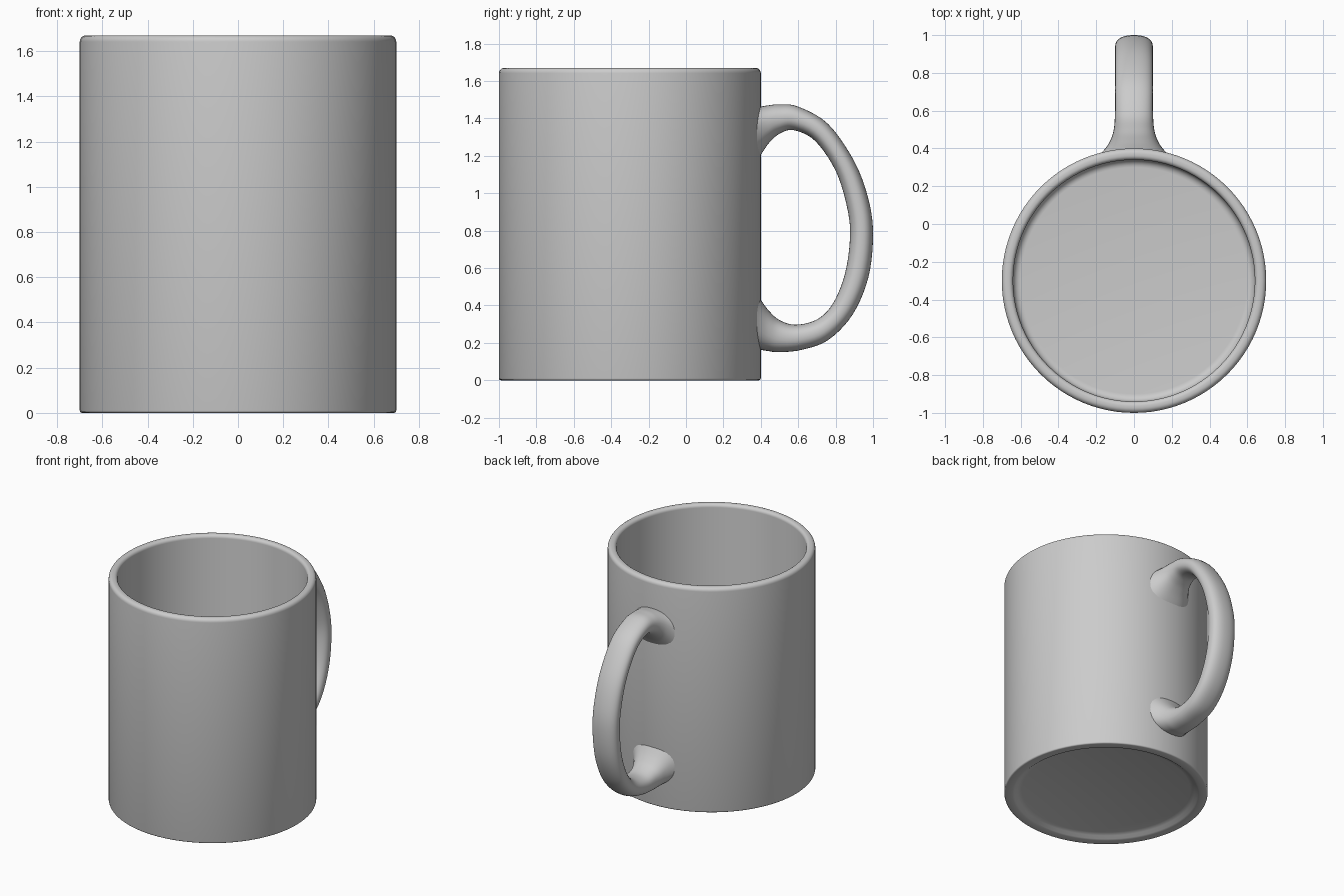
import bpy, bmesh, math
from mathutils import Vector

if "Cube" in bpy.data.objects:
    bpy.data.objects.remove(bpy.data.objects["Cube"])


def finish(bm, name):
    bmesh.ops.remove_doubles(bm, verts=bm.verts, dist=0.0002)
    bmesh.ops.recalc_face_normals(bm, faces=bm.faces)
    mesh = bpy.data.meshes.new(name)
    bm.to_mesh(mesh)
    bm.free()
    ob = bpy.data.objects.new(name, mesh)
    bpy.context.collection.objects.link(ob)
    bpy.ops.object.select_all(action='DESELECT')
    ob.select_set(True)
    bpy.context.view_layer.objects.active = ob
    bpy.ops.object.shade_smooth_by_angle(angle=math.radians(40))
    return ob


def arc(cx, cz, r, a0, a1, n=6):
    """Profile fillet points around (cx, cz), angles in degrees."""
    angles = [math.radians(a0 + (a1 - a0) * i / n) for i in range(n + 1)]
    return [(cx + r * math.cos(a), cz + r * math.sin(a)) for a in angles]


def catmull(p, t):
    """Smooth interpolation through a list of vectors, t in 0..len-1."""
    i = min(int(t), len(p) - 2)
    u = t - i
    b, c = p[i], p[i + 1]
    a = p[i - 1] if i > 0 else b * 2 - c
    d = p[i + 2] if i + 2 < len(p) else c * 2 - b
    return (b * 2 + (c - a) * u + (a * 2 - b * 5 + c * 4 - d) * u * u
            + (b * 3 - a - c * 3 + d) * u ** 3) * 0.5


# Cup: revolved wall with rounded rim, inside fillet and recessed underside
CY, SEG = -0.3, 96
profile = [(0, 0.03), (0.58, 0.03)]
profile += [(0.61, 0.02), (0.63, 0.005), (0.645, 0)]
profile += arc(0.69, 0.01, 0.01, -90, 0, 3)
profile += arc(0.672, 1.642, 0.028, 0, 90)
profile += arc(0.664, 1.646, 0.024, 90, 180)
profile += arc(0.60, 0.11, 0.04, 0, -90)
profile += [(0, 0.07)]
bm = bmesh.new()
verts = [bm.verts.new((r, CY, z)) for r, z in profile]
edges = [bm.edges.new(pair) for pair in zip(verts, verts[1:])]
bmesh.ops.spin(bm, geom=verts + edges, cent=(0, CY, 0), axis=(0, 0, 1),
               angle=math.tau, steps=SEG, use_merge=True)
finish(bm, "cup")

# Handle stations: outer y, z, inner y, z, half width
stations = [Vector(s) for s in (
    (0.365, 1.455, 0.365, 1.15, 0.185),
    (0.40, 1.463, 0.40, 1.205, 0.152),
    (0.44, 1.470, 0.445, 1.27, 0.125),
    (0.50, 1.475, 0.50, 1.318, 0.107),
    (0.60, 1.463, 0.575, 1.337, 0.10),
    (0.76, 1.37, 0.69, 1.28, 0.10),
    (0.90, 1.17, 0.80, 1.12, 0.10),
    (0.975, 0.97, 0.86, 0.93, 0.10),
    (1.00, 0.78, 0.877, 0.77, 0.10),
    (0.975, 0.55, 0.85, 0.57, 0.10),
    (0.89, 0.35, 0.785, 0.41, 0.10),
    (0.76, 0.215, 0.70, 0.325, 0.10),
    (0.62, 0.163, 0.585, 0.297, 0.10),
    (0.50, 0.150, 0.50, 0.322, 0.107),
    (0.44, 0.156, 0.445, 0.37, 0.125),
    (0.40, 0.163, 0.40, 0.43, 0.152),
    (0.365, 0.172, 0.365, 0.485, 0.185))]


def superpow(v, e):
    return math.copysign(abs(v) ** e, v)


# Handle: slightly squared oval sections lofted along the stations
bm = bmesh.new()
RING, STEPS, SQUARE = 32, 80, 0.86
rings = []
for i in range(STEPS + 1):
    oy, oz, iy, iz, w = catmull(stations, i * (len(stations) - 1) / STEPS)
    ring = []
    for k in range(RING):
        a = math.tau * k / RING
        s = 0.5 + 0.5 * superpow(math.cos(a), SQUARE)
        ring.append(bm.verts.new((w * superpow(math.sin(a), SQUARE),
                                  iy + (oy - iy) * s, iz + (oz - iz) * s)))
    rings.append(ring)
for r0, r1 in zip(rings, rings[1:]):
    for k in range(RING):
        n = (k + 1) % RING
        bm.faces.new((r0[k], r0[n], r1[n], r1[k]))
bm.faces.new(rings[0])
bm.faces.new(rings[-1])
finish(bm, "handle")
